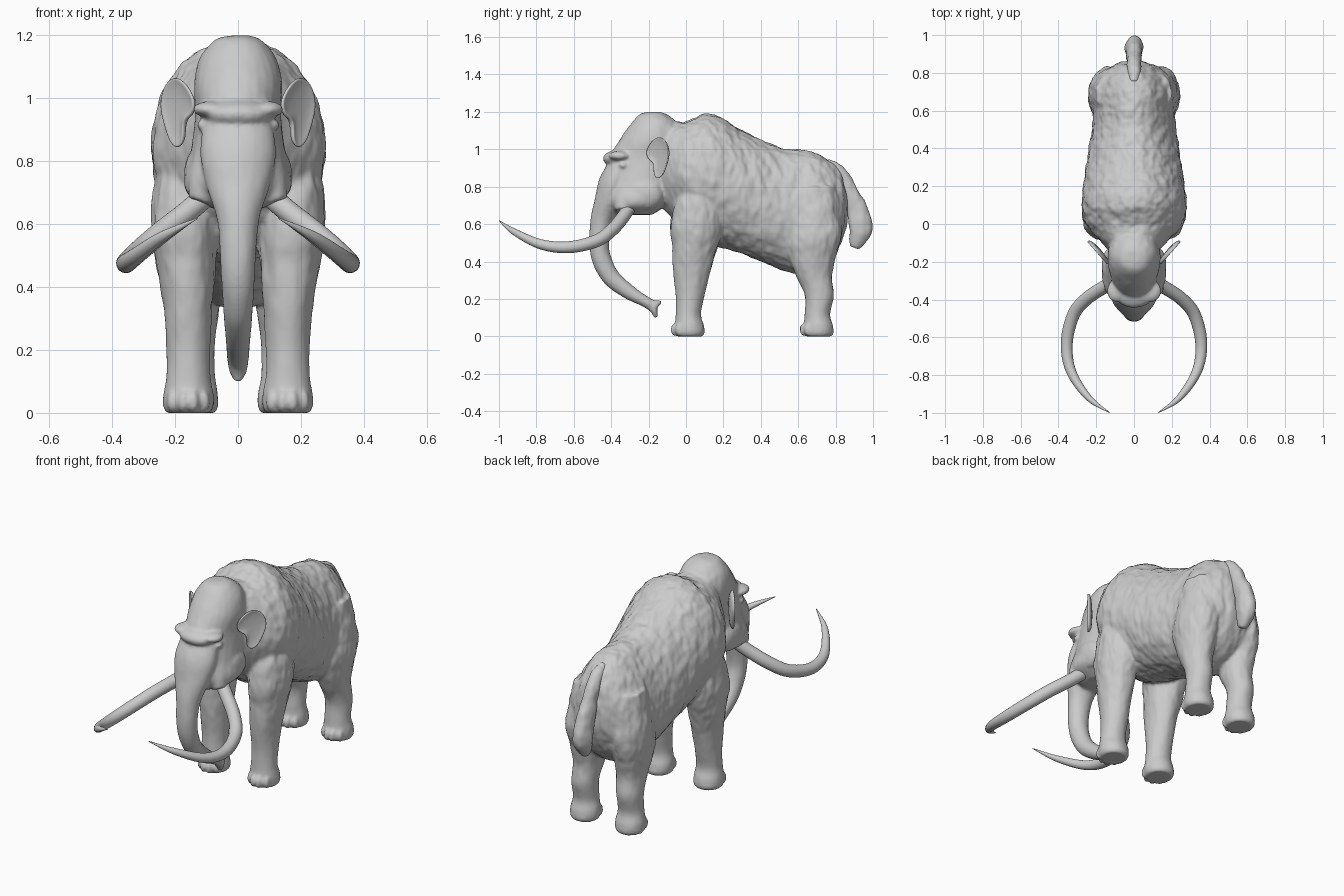
import bpy, bmesh, math
from mathutils import Vector, Matrix, noise

old = bpy.data.objects.get("Cube")
if old:
    bpy.data.objects.remove(old)

colour = (.6, .6, .6, 1)
grey = bpy.data.materials.new("light_grey")
grey.use_nodes = True
grey.diffuse_color = colour
grey.node_tree.nodes["Principled BSDF"].inputs["Base Color"].default_value = colour


def smooth_rows(rows, steps=6):
    """Catmull-Rom interpolation of rows of numbers."""
    rows = [Vector(row) for row in rows]
    padded = [rows[0]] + rows + [rows[-1]]
    result = []
    for before, start, end, after in zip(padded, padded[1:], padded[2:], padded[3:]):
        leave, arrive = (end - before) / 2, (after - start) / 2
        for k in range(steps):
            t = k / steps
            blend = t * t * (3 - 2 * t)
            result.append(start.lerp(end, blend) + leave * t * (1 - t) ** 2 - arrive * t * t * (1 - t))
    return result + [rows[-1]]


def skin(bm, rings):
    """Join rings of points into a closed surface."""
    loops = [[bm.verts.new(point) for point in ring] for ring in rings]
    for lower, upper in zip(loops, loops[1:]):
        for i in range(len(lower)):
            bm.faces.new((lower[i - 1], lower[i], upper[i], upper[i - 1]))
    bm.faces.new(loops[0])
    bm.faces.new(loops[-1])


def circle(count=28):
    """Cosine and sine pairs around a circle."""
    turns = [math.tau * i / count for i in range(count)]
    return [(math.cos(turn), math.sin(turn)) for turn in turns]


def column(bm, rows, sign=1):
    """Stack of level ovals: z, x0, x1, y0, y1."""
    skin(bm, [[(sign * (x0 + x1 + (x1 - x0) * c) / 2, (y0 + y1 + (y1 - y0) * s) / 2, z)
               for c, s in circle()] for z, x0, x1, y0, y1 in smooth_rows(rows)])


def barrel(bm, rows):
    """Row of upright ovals: y, bottom, top, half width; the rump narrows to the spine."""
    rings = []
    for y, low, high, width in smooth_rows(rows):
        pear = min(max(y - .15, 0) / 3, .2)
        rings.append([(width * c * (1 - pear * s), y, (low + high + (high - low) * s) / 2)
                      for c, s in circle()])
    skin(bm, rings)


def tube(bm, rows, sign=1):
    """Oval tube on a path: x, y, z, half width, half depth."""
    rows = smooth_rows(rows)
    rings = []
    for i, row in enumerate(rows):
        ahead = rows[min(i + 1, len(rows) - 1)] - rows[max(i - 1, 0)]
        ahead = Vector(ahead[:3]).normalized()
        side = (Vector((1, 0, 0)) - ahead * ahead.x).normalized()
        up = ahead.cross(side)
        ring = [Vector(row[:3]) + side * row[3] * c + up * row[4] * s for c, s in circle()]
        rings.append([(sign * p.x, p.y, p.z) for p in ring])
    skin(bm, rings)


def ball(bm, centre, size):
    matrix = Matrix.Translation(centre) @ Matrix.Diagonal((*size, 1))
    bmesh.ops.create_uvsphere(bm, u_segments=16, v_segments=10, radius=1, matrix=matrix)


def clamp(value):
    return min(1, max(.2, value))


def finish(name, bm, voxel=0, fur=0):
    """Make the object; optionally fuse its volumes and roughen the hide."""
    bmesh.ops.recalc_face_normals(bm, faces=bm.faces)
    mesh = bpy.data.meshes.new(name)
    bm.to_mesh(mesh)
    bm.free()
    mesh.materials.append(grey)
    ob = bpy.data.objects.new(name, mesh)
    bpy.context.collection.objects.link(ob)
    bpy.ops.object.select_all(action='DESELECT')
    bpy.context.view_layer.objects.active = ob
    ob.select_set(True)
    if voxel:
        fuse = ob.modifiers.new("fuse", 'REMESH')
        fuse.mode, fuse.voxel_size = 'VOXEL', voxel
        relax = ob.modifiers.new("relax", 'SMOOTH')
        relax.factor, relax.iterations = .5, 5
        for modifier in ("fuse", "relax"):
            bpy.ops.object.modifier_apply(modifier=modifier)
        # Shaggy on the body, smoother on the face and feet
        moves = []
        for v in ob.data.vertices:
            spot = Vector((v.co.x * 2, v.co.y * 2, v.co.z)) * 10
            fade = clamp(v.co.z * 2 - .2) * clamp(v.co.y * 5 + 1)
            moves.append(v.normal * fur * fade * (noise.noise(spot) + noise.noise(spot * 2) / 2))
        for v, move in zip(ob.data.vertices, moves):
            if v.co.z > .03:
                v.co += move
    bpy.ops.object.shade_smooth()
    return ob


# Body
bm = bmesh.new()
barrel(bm, [(-.2, .76, 1.06, .08), (-.1, .66, 1.14, .17), (0, .56, 1.15, .255), (.1, .5, 1.19, .277),
            (.2, .47, 1.165, .267), (.3, .44, 1.1, .255), (.5, .36, 1.01, .222), (.6, .33, 1, .215),
            (.7, .36, .98, .21), (.78, .42, .93, .185), (.83, .5, .87, .135), (.86, .58, .77, .06)])

# Legs share one foot shape, placed under each upper leg
foot = [(0, .07, -.07, .07), (.02, .08, -.08, .08), (.06, .08, -.08, .075),
        (.12, .07, -.075, .06), (.22, .07, -.075, .08)]
front_upper = [(.35, .08, .24, -.07, .13), (.48, .07, .26, -.075, .17),
               (.62, .06, .277, -.08, .2), (.9, .08, .24, -.01, .2)]
hind_upper = [(.32, .06, .215, .59, .78), (.42, .045, .23, .55, .8),
              (.56, .03, .243, .53, .835), (.8, .04, .2, .6, .79)]
for s in (1, -1):
    for x, y, upper in ((.158, .02, front_upper), (.143, .71, hind_upper)):
        column(bm, [(z, x - w, x + w, y + front, y + back) for z, w, front, back in foot] + upper, s)
        # Toes
        for k in (-3, -1, 1, 3):
            ball(bm, (s * (x + k * .017), y - .08 + k * k * .003, .036), (.018, .026, .036))

# Head with jaw: z, half width, front, back
column(bm, [(z, -w, w, front, back) for z, w, front, back in (
    (1.2, .03, -.2, -.14), (1.185, .075, -.25, -.1), (1.13, .12, -.3, -.04), (1.05, .14, -.355, 0),
    (.95, .136, -.41, .01), (.82, .152, -.43, -.03), (.74, .172, -.44, -.07),
    (.69, .155, -.42, -.12), (.65, .08, -.39, -.18))])
# Trunk with two finger tips
tube(bm, [(0, y, z, w, d) for y, z, w, d in (
    (-.34, .92, .11, .07), (-.385, .82, .12, .08), (-.42, .72, .1, .07), (-.45, .62, .068, .06),
    (-.464, .5, .057, .053), (-.45, .41, .052, .052), (-.4, .315, .046, .048), (-.31, .24, .04, .04),
    (-.22, .187, .036, .03), (-.155, .15, .032, .032))])
for low, tip in ((.135, (0, -.163, .1)), (.175, (0, -.13, .183))):
    tube(bm, [(0, -.21, .18, .03, .02), (0, -.17, low, .03, .018), (*tip, .012, .01)])
# Brow bridge
ball(bm, (0, -.37, .95), (.105, .075, .045))
for s in (1, -1):
    # Brow ridges, eyes and cheeks
    ball(bm, (s * .09, -.355, .965), (.055, .06, .026))
    ball(bm, (s * .112, -.335, .915), (.02, .025, .018))
    ball(bm, (s * .12, -.22, .76), (.052, .1, .085))
    # Tusk sockets
    tube(bm, [(.085, -.3, .82, .05, .05), (.1, -.33, .73, .055, .055), (.12, -.34, .67, .04, .04)], s)
finish("body_head_and_legs", bm, .0085, .008)

# Tail
bm = bmesh.new()
tube(bm, [(0, y, z, d * .75, d) for y, z, d in (
    (.74, .925, .035), (.81, .865, .05), (.875, .765, .05), (.92, .66, .058),
    (.935, .575, .064), (.913, .51, .045), (.9, .475, .024))])
finish("tail", bm, .008, .006)

tusk_path = [(.08, -.29, .71), (.16, -.335, .64), (.25, -.395, .57), (.32, -.48, .51),
             (.356, -.63, .476), (.333, -.78, .493), (.24, -.92, .56), (.13, -.998, .618)]
ear_outline = [(-.03, .99), (.01, 1.04), (.06, 1.075), (.12, 1.055), (.15, .98), (.125, .92),
               (.1, .86), (.06, .835), (.025, .86), (.035, .93), (-.01, .94)]
for s, label in ((1, "left"), (-1, "right")):
    # Tusks taper to a point
    bm = bmesh.new()
    radii = [.002 + .033 * (1 - (i / 7) ** 4) for i in range(8)]
    tube(bm, [(*point, r, r) for point, r in zip(tusk_path, radii)], s)
    finish(label + "_tusk", bm)

    # Cupped ear flaps
    bm = bmesh.new()
    along = Vector((s * .66, .75, 0))
    out = Vector((s * .75, -.66, 0))
    base = Vector((s * .135, -.18, 0))
    face = bm.faces.new([bm.verts.new(base + along * u + Vector((0, 0, z))) for u, z in ear_outline])
    bm.normal_update()
    if face.normal.dot(out) < 0:
        face.normal_flip()
    flap = bmesh.ops.extrude_face_region(bm, geom=[face])["geom"]
    bmesh.ops.translate(bm, vec=out * .036, verts=[g for g in flap if isinstance(g, bmesh.types.BMVert)])
    lid = [g for g in flap if isinstance(g, bmesh.types.BMFace)]
    bmesh.ops.inset_region(bm, faces=lid, thickness=.02)
    bmesh.ops.translate(bm, vec=out * -.018, verts=lid[0].verts)
    ear = finish(label + "_ear", bm)
    subdivide = ear.modifiers.new("round", 'SUBSURF')
    subdivide.levels = subdivide.render_levels = 2
